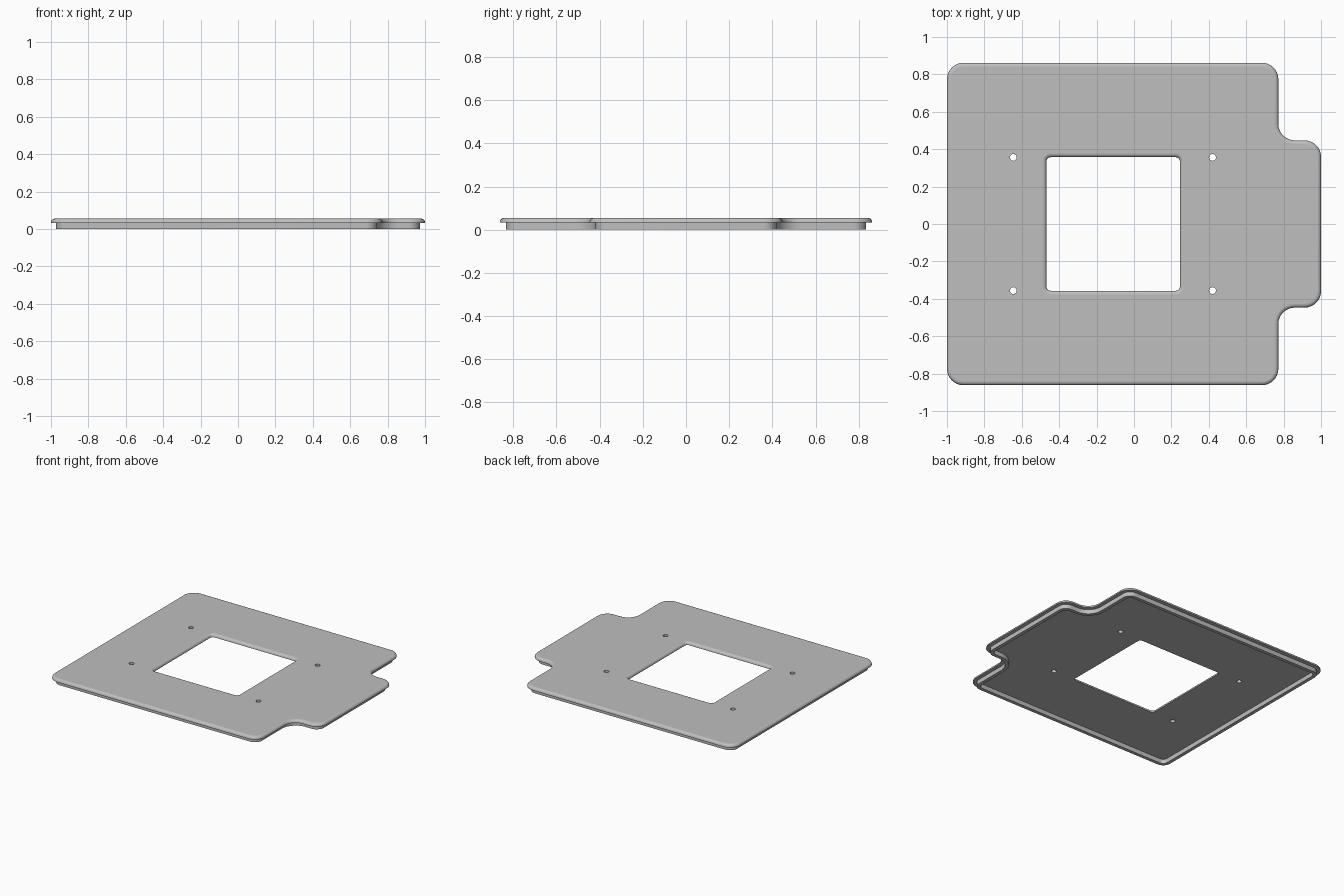
import bpy, bmesh
from math import cos, sin, pi, radians
from mathutils import Vector

cube = bpy.data.objects.get("Cube")
if cube:
    bpy.data.objects.remove(cube, do_unlink=True)

TOP, LIP, ROUND = 0.055, 0.033, 0.02
OUTER_R, CORNER_STEPS, ROUND_STEPS = 0.088, 8, 5

grey = bpy.data.materials.new("plain grey")
grey.use_nodes = True
colour = (0.52, 0.52, 0.52, 1)
grey.diffuse_color = colour
grey.node_tree.nodes["Principled BSDF"].inputs["Base Color"].default_value = colour


def rounded_outline(corners, radius, inset):
    """Counter-clockwise right-angled outline with rounded corners, moved inward by inset."""
    points = []
    for i, corner in enumerate(corners):
        p = Vector(corner)
        before = (p - Vector(corners[i - 1])).normalized()
        after = (Vector(corners[(i + 1) % len(corners)]) - p).normalized()
        turn = 1 if before.cross(after) > 0 else -1
        centre = p + (after - before) * radius
        r = radius - turn * inset
        for k in range(CORNER_STEPS + 1):
            a = pi / 2 * k / CORNER_STEPS
            points.append(centre + (before * sin(a) - after * cos(a)) * r)
    return points


def circle(x, y, r, count=20):
    return [Vector((x + r * cos(2 * pi * k / count), y + r * sin(2 * pi * k / count)))
            for k in range(count)]


def add_loop(bm, points, z):
    return [bm.verts.new((p.x, p.y, z)) for p in points]


def skin(bm, loops):
    """Join neighbouring loops of equal length with smooth quads."""
    for a, b in zip(loops, loops[1:]):
        for i in range(len(a)):
            j = (i + 1) % len(a)
            bm.faces.new((a[i], a[j], b[j], b[i])).smooth = True


def fill(bm, loops):
    """Fill a flat face bounded by an outer loop and hole loops."""
    edges = [bm.edges.get((v, loop[(i + 1) % len(loop)]))
             for loop in loops for i, v in enumerate(loop)]
    bmesh.ops.triangle_fill(bm, edges=edges, use_beauty=True, use_dissolve=False)


# Outline of the plate with the tab on its left side
half = [(0.772, 0.862), (0.772, 0.447), (1.0, 0.447)]
plate = [(-1, -0.862)] + [(x, -y) for x, y in half] + half[::-1] + [(-1, 0.862)]
window = [(-0.468, -0.357), (0.245, -0.357), (0.245, 0.357), (-0.468, 0.357)]

# Rounded edge as (inset, height), from the side up to the top face
edge_round = []
for k in range(ROUND_STEPS + 1):
    a = pi / 2 * k / ROUND_STEPS
    edge_round.append((ROUND * (1 - cos(a)), TOP - ROUND + ROUND * sin(a)))

bm = bmesh.new()

# Recess wall, standing rim, overhanging lip and rounded outer edge
section = [(0.054, LIP), (0.054, 0), (0.028, 0), (0.028, LIP), (0, LIP)] + edge_round
outer = [add_loop(bm, rounded_outline(plate, OUTER_R, d), z) for d, z in section]
skin(bm, outer)

# Window wall with a rounded upper edge
opening = [add_loop(bm, rounded_outline(window, 0.022, -d), z)
           for d, z in [(0, LIP)] + edge_round]
skin(bm, opening)

# Four screw holes
holes = []
for x in (-0.645, 0.42):
    for y in (-0.356, 0.356):
        holes.append([add_loop(bm, circle(x, y, 0.018), z) for z in (LIP, TOP)])
        skin(bm, holes[-1])

# Flat underside of the recess and flat top face
fill(bm, [outer[0], opening[0]] + [h[0] for h in holes])
fill(bm, [outer[-1], opening[-1]] + [h[-1] for h in holes])

bmesh.ops.recalc_face_normals(bm, faces=bm.faces[:])
for f in bm.faces:
    if abs(f.normal.z) > 0.999:
        f.smooth = False
for e in bm.edges:
    e.smooth = e.calc_face_angle(0) < radians(30)

mesh = bpy.data.meshes.new("cover_plate")
bm.to_mesh(mesh)
bm.free()
mesh.materials.append(grey)
bpy.context.collection.objects.link(bpy.data.objects.new("cover_plate", mesh))
